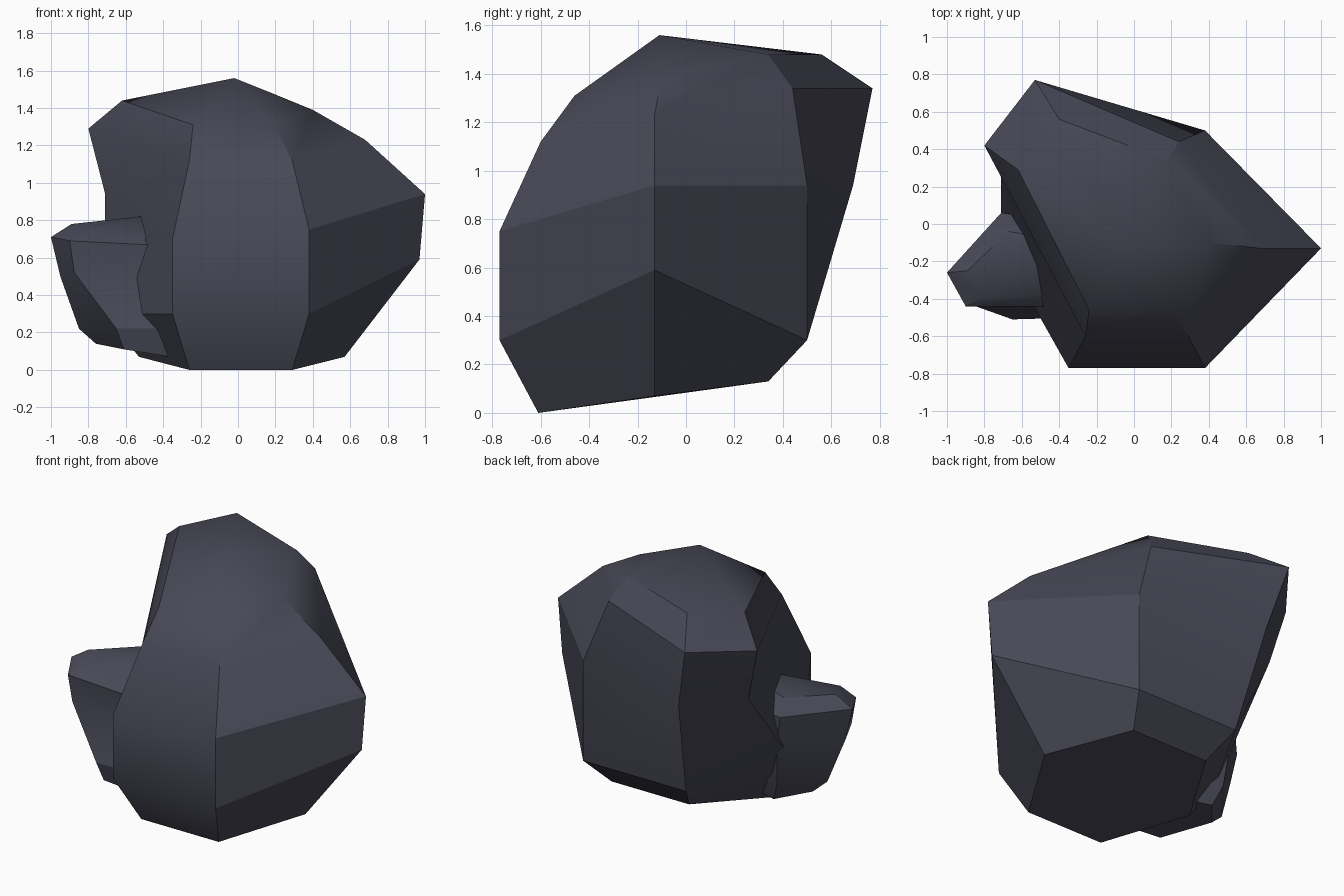
import bpy, bmesh

mat = bpy.data.materials.new("dark slate")
mat.diffuse_color = (0.065, 0.065, 0.095, 1)


def loft(name, columns, apex):
    """Skin a rock from columns of points (bottom to top), closed by a base face and a peak."""
    bm = bmesh.new()
    cols = [[bm.verts.new(p) for p in col] for col in columns]
    peak = bm.verts.new(apex)
    for a, b in zip(cols, cols[1:] + cols[:1]):
        for i in range(len(a) - 1):
            bm.faces.new((a[i], b[i], b[i + 1], a[i + 1]))
        bm.faces.new((a[-1], b[-1], peak))
    bm.faces.new([c[0] for c in reversed(cols)])
    bmesh.ops.recalc_face_normals(bm, faces=bm.faces[:])
    me = bpy.data.meshes.new(name)
    bm.to_mesh(me)
    bm.free()
    me.materials.append(mat)
    ob = bpy.data.objects.new(name, me)
    bpy.context.collection.objects.link(ob)
    bpy.ops.object.select_all(action='DESELECT')
    ob.select_set(True)
    bpy.context.view_layer.objects.active = ob
    bpy.ops.object.shade_smooth_by_angle(angle=0.5236)
    return ob


# Large six-sided boulder: one column per corner
loft("large_boulder", [
    [(-.26, -.61, 0), (-.35, -.77, .30), (-.35, -.77, .70), (-.26, -.60, 1.12), (-.24, -.46, 1.31)],
    [(.29, -.61, 0), (.38, -.77, .30), (.38, -.77, .75), (.29, -.60, 1.12), (.19, -.46, 1.31)],
    [(.57, -.13, .07), (.97, -.13, .59), (1.0, -.13, .94), (.68, -.13, 1.23), (.40, -.10, 1.39)],
    [(.29, .34, .13), (.38, .50, .30), (.38, .50, .94), (.24, .44, 1.34), (.18, .34, 1.48)],
    [(-.26, .34, .13), (-.35, .50, .30), (-.43, .69, .94), (-.53, .77, 1.34), (-.40, .56, 1.48)],
    [(-.53, -.13, .07), (-.71, -.13, .30), (-.71, .38, .94), (-.80, .42, 1.29), (-.62, .29, 1.44)],
], (-.02, -.11, 1.56))

# Small rock leaning into the left side; its inner columns are buried in the boulder
loft("small_rock", [
    [(-.76, -.20, .14), (-.85, -.22, .22), (-.95, -.26, .50), (-1.0, -.26, .71), (-.89, -.25, .78)],
    [(-.61, -.49, .11), (-.65, -.51, .22), (-.875, -.43, .52), (-.90, -.44, .69), (-.82, -.395, .76)],
    [(-.30, -.45, .06), (-.30, -.50, .22), (-.30, -.42, .50), (-.30, -.44, .66), (-.30, -.37, .69)],
    [(-.30, -.10, .12), (-.30, -.05, .25), (-.30, 0, .55), (-.30, 0, .72), (-.30, -.10, .83)],
    [(-.61, -.02, .12), (-.66, .02, .25), (-.69, .06, .55), (-.71, .06, .70), (-.67, -.04, .78)],
], (-.52, -.22, .82))
